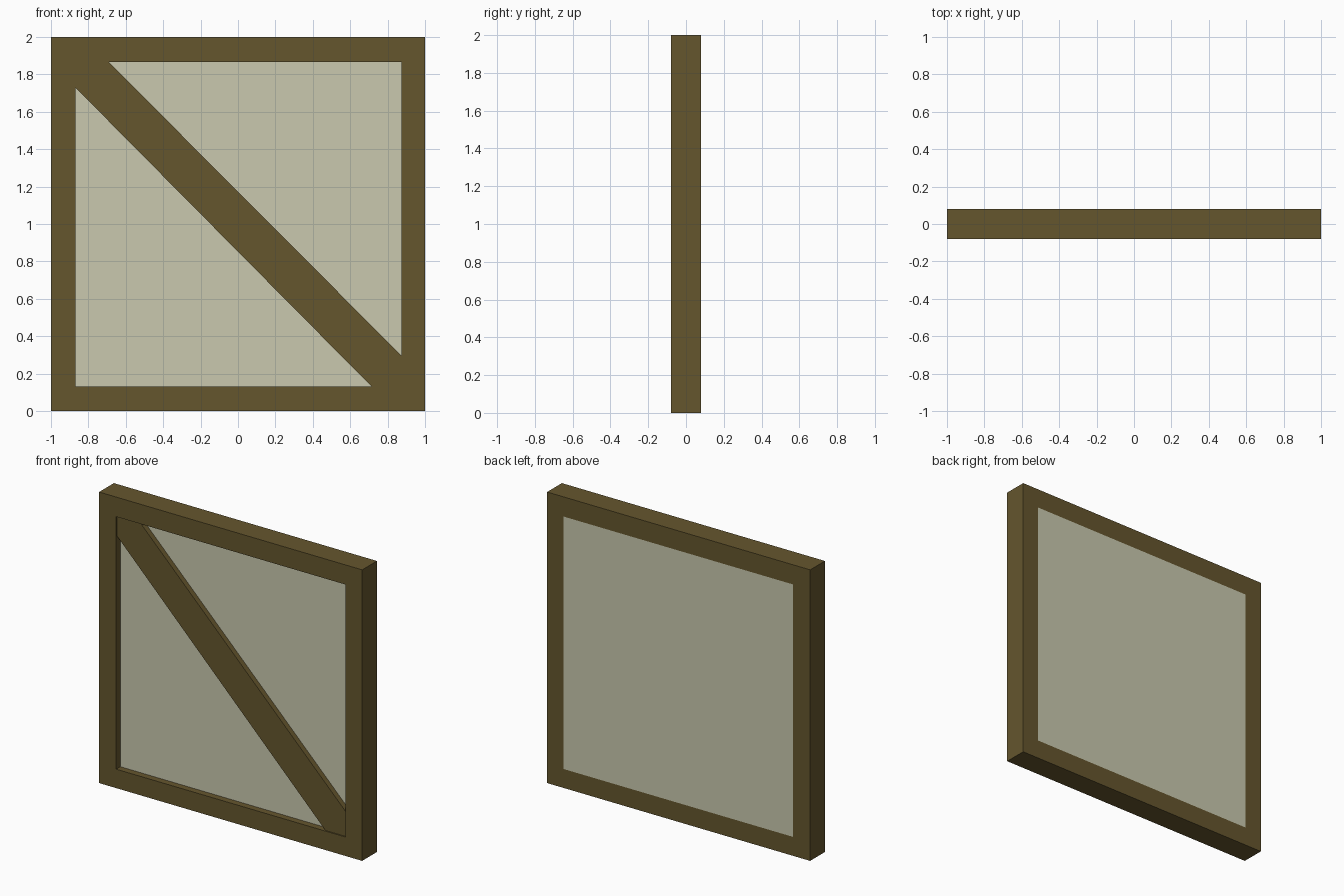
import bpy
import bmesh

if "Cube" in bpy.data.objects:
    bpy.data.objects.remove(bpy.data.objects["Cube"])

HALF_DEPTH = 0.08
L, R, B, T = -0.87, 0.875, 0.13, 1.865   # opening in the frame


def material(name, rgb):
    m = bpy.data.materials.new(name)
    m.diffuse_color = (*rgb, 1.0)
    m.use_nodes = True
    m.node_tree.nodes["Principled BSDF"].inputs["Base Color"].default_value = m.diffuse_color
    return m


def make_object(name, bm, mat):
    bmesh.ops.recalc_face_normals(bm, faces=bm.faces)
    mesh = bpy.data.meshes.new(name)
    bm.to_mesh(mesh)
    bm.free()
    mesh.materials.append(mat)
    ob = bpy.data.objects.new(name, mesh)
    bpy.context.collection.objects.link(ob)
    return ob


def prism(name, outline, y0, y1, mat):
    """Extrude an (x, z) outline from y0 to y1."""
    bm = bmesh.new()
    front = [bm.verts.new((x, y0, z)) for x, z in outline]
    face = bm.faces.new(front)
    ext = bmesh.ops.extrude_face_region(bm, geom=[face], use_keep_orig=True)
    for v in ext["geom"]:
        if isinstance(v, bmesh.types.BMVert):
            v.co.y = y1
    return make_object(name, bm, mat)


def ring(name, outer, inner, y0, y1, mat):
    """Closed frame between two (x, z) outlines."""
    bm = bmesh.new()
    loops = [[bm.verts.new((x, y, z)) for x, z in pts]
             for pts, y in ((outer, y0), (outer, y1), (inner, y1), (inner, y0))]
    n = len(outer)
    for k in range(4):
        a, b = loops[k], loops[(k + 1) % 4]
        for i in range(n):
            j = (i + 1) % n
            bm.faces.new((a[i], a[j], b[j], b[i]))
    return make_object(name, bm, mat)


wood = material("dark olive wood", (0.130, 0.093, 0.027))
pale = material("pale panel", (0.591, 0.584, 0.429))

# Square outer frame
opening = [(L, B), (R, B), (R, T), (L, T)]
ring("frame", [(-1, 0), (1, 0), (1, 2), (-1, 2)], opening,
     -HALF_DEPTH, HALF_DEPTH, wood)

# Infill panel, recessed at the front and flush at the back
prism("panel", opening, -0.035, HALF_DEPTH, pale)

# Diagonal brace, mitred into two corners of the opening
prism("diagonal_brace",
      [(L, T), (L, 1.73), (0.715, B), (R, B), (R, 0.295), (-0.69, T)],
      -HALF_DEPTH + 0.008, -0.035, wood)
